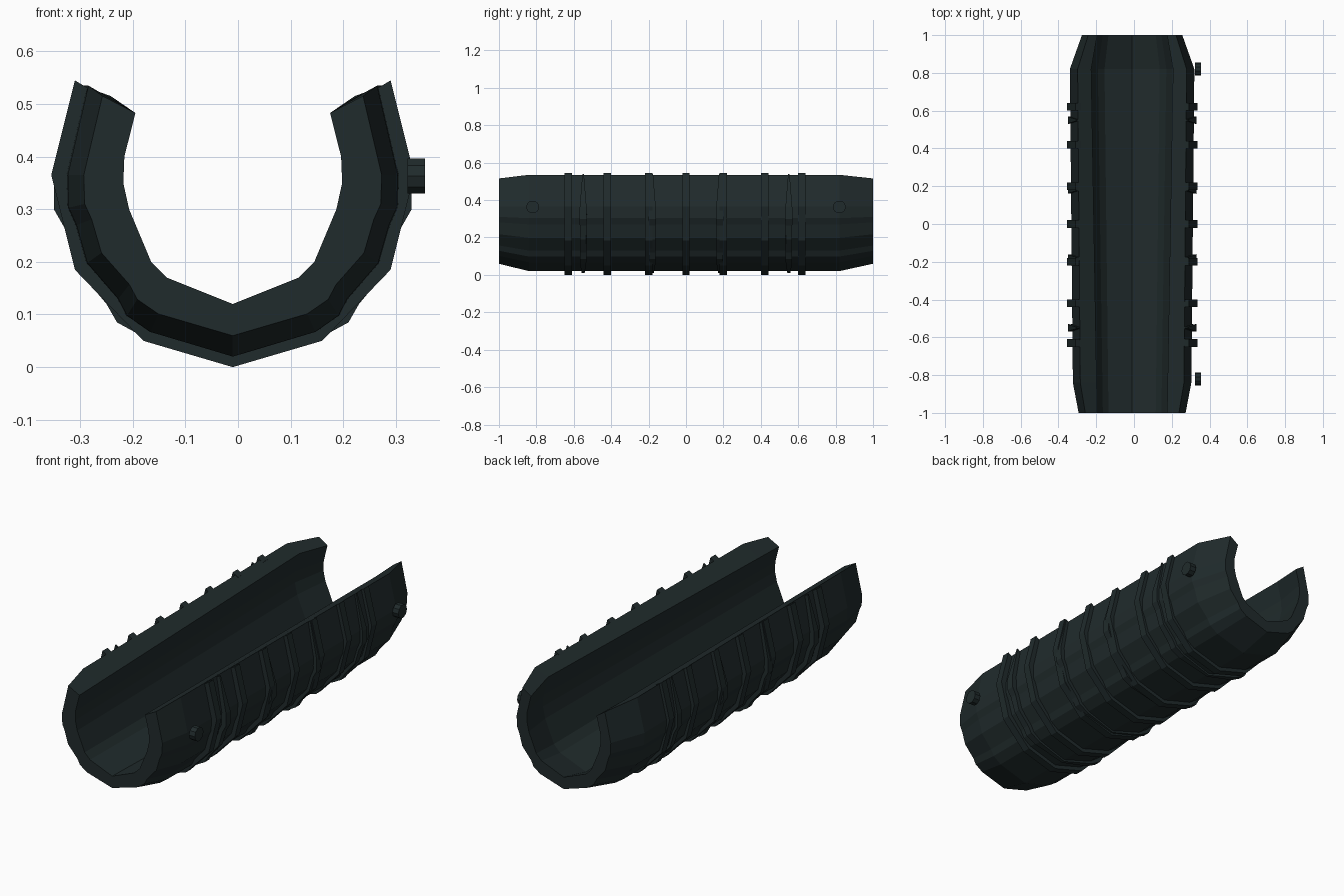
import bpy, bmesh, math
from mathutils import Matrix

if "Cube" in bpy.data.objects:
    bpy.data.objects.remove(bpy.data.objects["Cube"])

CX, CZ = -0.01, 0.365      # axis of the half shell

mat = bpy.data.materials.new("dark green grey")
mat.diffuse_color = (0.0145, 0.024, 0.025, 1)
mat.use_nodes = True
mat.node_tree.nodes["Principled BSDF"].inputs["Base Color"].default_value = mat.diffuse_color


def finish(bm, name):
    bmesh.ops.recalc_face_normals(bm, faces=bm.faces[:])
    me = bpy.data.meshes.new(name)
    bm.to_mesh(me)
    bm.free()
    me.materials.append(mat)
    ob = bpy.data.objects.new(name, me)
    bpy.context.collection.objects.link(ob)
    return ob


def mirrored(half):
    """Bottom-to-top half profile -> left top, bottom, right top."""
    return [(-x, z) for x, z in reversed(half[1:])] + half


def loft(name, stations):
    """Skin (outer, inner, y list) U-shaped sections and cap both ends."""
    bm = bmesh.new()
    rings = []
    for outer, inner, ys in stations:
        o, i = mirrored(outer), mirrored(inner)
        yo = list(reversed(ys[1:])) + ys if len(ys) > 1 else ys * len(o)
        yi = yo if len(ys) > 1 else ys * len(i)
        pts = [(x, y, z) for (x, z), y in zip(o, yo)]
        pts += [(x, y, z) for (x, z), y in reversed(list(zip(i, yi)))]
        rings.append([bm.verts.new((x + CX, y, z)) for x, y, z in pts])
    n = len(rings[0])
    for a, b in zip(rings, rings[1:]):
        for k in range(n):
            bm.faces.new((a[k], a[(k + 1) % n], b[(k + 1) % n], b[k]))
    bm.faces.new(rings[0])
    bm.faces.new(rings[-1])
    return finish(bm, name)


def scaled(half, sx, sz):
    return [(x * sx, CZ + (z - CZ) * sz) for x, z in half]


# Shell: ridged outside tapered at both ends, bore widening towards the back
outer = [(0, .02), (.16, .067), (.205, .098), (.222, .13), (.282, .198),
         (.303, .27), (.318, .303), (.32, .365), (.28, .535)]
inner = [(0, .12), (.125, .17), (.155, .2), (.197, .3), (.208, .35),
         (.206, .4), (.185, .483)]
loft("shell", [(scaled(outer, sx, sz), scaled(inner, si, si), [y])
               for y, sx, sz, si in
               ((-1, .885, .885, 1), (-.84, .98, 1, 1.015),
                (.82, 1.03, 1, 1.17), (1, .83, .885, 1))])

# Main grip ribs
rib = [(0, 0), (.17, .05), (.3, .185), (.345, .365), (.3, .545)]
for y in (-.63, -.42, -.2, 0, .2, .42, .62):
    low = scaled(rib, .9, .9)
    loft("grip_rib", [(rib, low, [y - .02]), (rib, low, [y + .02])])

# Thin wedge ribs with a varying width
thin = [(0, .01), (.165, .055), (.22, .085), (.24, .12), (.297, .188),
        (.32, .265), (.34, .3), (.34, .365), (.295, .54)]
half_w = [.008, .016, .018, .018, .016, .018, .02, .018, .004]
for y in (-.55, -.18, .18, .55):
    low = scaled(thin, .92, .92)
    loft("thin_rib", [(thin, low, [y - w for w in half_w]),
                      (thin, low, [y + w for w in half_w])])

# Pins on the right side
for y in (-.82, .82):
    bm = bmesh.new()
    bmesh.ops.create_cone(
        bm, cap_ends=True, segments=10, radius1=.035, radius2=.035, depth=.033,
        matrix=Matrix.Translation((.3385, y, .363)) @ Matrix.Rotation(math.pi / 2, 4, 'Y'))
    finish(bm, "side_pin")
